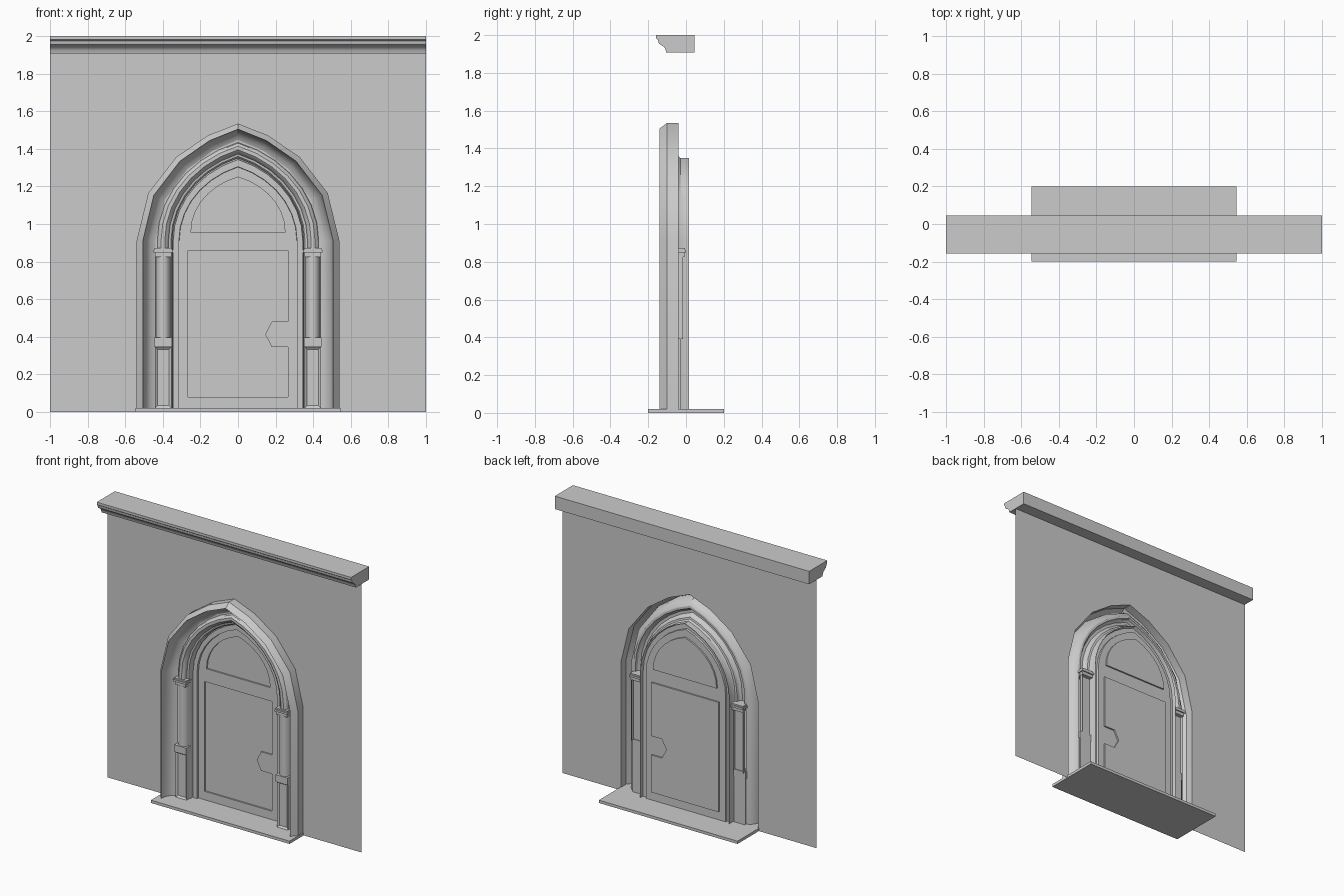
import bpy, bmesh, math

if "Cube" in bpy.data.objects:
    bpy.data.objects.remove(bpy.data.objects["Cube"])

COARSE = [0, 22.6, 42.3, 57.8, 70.53]
FINE = [70.53 * i / 7 for i in range(8)]
SPRING = 0.91


def arch(w, top, base, angles, spring=SPRING):
    """Pointed arch outline (x, z), from left foot over the apex to right foot."""
    half = [(w, base)]
    for a in angles:
        a = math.radians(a)
        x = max(0.0, 1.5 * math.cos(a) - 0.5)
        if a > 1.2309:
            x = 0.0
        half.append((w * x, spring + (top - spring) * min(1, 1.5 * math.sin(a) / 1.41421)))
    half[-1] = (0.0, top)
    return [(-x, z) for x, z in half] + [p for p in reversed(half[:-1])]


def finish(bm, name, smooth=False):
    me = bpy.data.meshes.new(name)
    bm.to_mesh(me)
    bm.free()
    ob = bpy.data.objects.new(name, me)
    bpy.context.collection.objects.link(ob)
    if smooth:
        bpy.ops.object.select_all(action='DESELECT')
        bpy.context.view_layer.objects.active = ob
        ob.select_set(True)
        bpy.ops.object.shade_smooth_by_angle(angle=math.radians(32))
    return ob


def sweep(name, profile, base, angles):
    """Run a moulding profile of (half width, apex height, y) round the arch."""
    bm = bmesh.new()
    cols = [[bm.verts.new((x, y, z)) for x, z in arch(w, t, base, angles)] for w, t, y in profile]
    for a, b in zip(cols, cols[1:]):
        for i in range(len(a) - 1):
            bm.faces.new((a[i], b[i], b[i + 1], a[i + 1]))
    return finish(bm, name, True)


def sheet(bm, loops, y):
    """Fill outlines (the first is the border, the rest are holes) facing the front."""
    edges = []
    for loop in loops:
        vs = [bm.verts.new((x, y, z)) for x, z in loop]
        edges += [bm.edges.new((vs[i], vs[i - 1])) for i in range(len(vs))]
    geom = bmesh.ops.triangle_fill(bm, edges=edges, use_beauty=True, normal=(0, -1, 0))['geom']
    faces = [g for g in geom if isinstance(g, bmesh.types.BMFace)]
    for f in faces:
        f.normal_update()
        if f.normal.y > 0:
            f.normal_flip()


def box(name, x0, x1, y0, y1, z0, z1, inset=0):
    bm = bmesh.new()
    bmesh.ops.create_cube(bm, size=1)
    for v in bm.verts:
        v.co = ((x0 + x1) / 2 + v.co.x * (x1 - x0), (y0 + y1) / 2 + v.co.y * (y1 - y0),
                (z0 + z1) / 2 + v.co.z * (z1 - z0))
    if inset:
        bm.normal_update()
        front = [f for f in bm.faces if f.normal.y < -0.9]
        bmesh.ops.inset_region(bm, faces=front, thickness=inset)
        for v in front[0].verts:
            v.co.y += 0.01
    return finish(bm, name)


def extrude_x(name, profile, x0, x1):
    bm = bmesh.new()
    f = bm.faces.new([bm.verts.new((x0, y, z)) for y, z in profile])
    ext = bmesh.ops.extrude_face_region(bm, geom=[f])['geom']
    for v in ext:
        if isinstance(v, bmesh.types.BMVert):
            v.co.x = x1
    bmesh.ops.recalc_face_normals(bm, faces=bm.faces)
    return finish(bm, name, True)


# Wall sheet with arched opening
bm = bmesh.new()
sheet(bm, [[(-1, 0), (-1, 1.95)] + [(1, 1.95), (1, 0)] + arch(0.54, 1.535, 0, COARSE)[::-1]], -0.04)
finish(bm, "wall")

# Cornice and doorstep
extrude_x("cornice", [(0.045, 2), (-0.158, 2), (-0.158, 1.982), (-0.148, 1.975), (-0.148, 1.968),
                      (-0.143, 1.955), (-0.13, 1.946), (-0.117, 1.938), (-0.109, 1.925),
                      (-0.105, 1.908), (0.045, 1.908)], -1, 1)
box("doorstep", -0.545, 0.545, -0.2, 0.2, 0, 0.02)

# Outer hood with chamfer and hollow cove
sweep("hood_mould", [(0.54, 1.535, -0.04), (0.54, 1.535, -0.10), (0.507, 1.505, -0.14),
                     (0.50, 1.50, -0.105), (0.485, 1.485, -0.075), (0.465, 1.467, -0.055),
                     (0.44, 1.447, -0.045)], 0.02, COARSE)

# Roll moulding above the columns
sweep("arch_roll", [(0.445, 1.452, -0.045), (0.43, 1.435, -0.045), (0.425, 1.43, -0.063),
                    (0.41, 1.415, -0.076), (0.39, 1.395, -0.076), (0.375, 1.38, -0.063),
                    (0.37, 1.373, -0.045), (0.357, 1.36, -0.042)], 0.86, FINE)

# Stepped door frame
sweep("door_frame", [(0.357, 1.36, -0.042), (0.35, 1.35, -0.03), (0.35, 1.35, 0.015),
                     (0.345, 1.343, -0.012), (0.315, 1.305, -0.012), (0.313, 1.303, 0.003)], 0.02, FINE)

# Flat strip behind the columns
for s in (-1, 1):
    bm = bmesh.new()
    xs = sorted((s * 0.357, s * 0.445))
    sheet(bm, [[(xs[0], 0.02), (xs[1], 0.02), (xs[1], 0.87), (xs[0], 0.87)]], -0.035)
    finish(bm, "jamb_back")

# Door with two sunk panels and lock plate notch
main = [(-0.265, 0.08), (0.265, 0.08), (0.265, 0.345), (0.18, 0.345), (0.145, 0.412),
        (0.18, 0.48), (0.265, 0.48), (0.265, 0.86), (-0.265, 0.86)]
upper = arch(0.25, 1.25, 0.955, FINE, 0.96)
bm = bmesh.new()
sheet(bm, [arch(0.314, 1.304, 0.02, FINE), main, upper], 0.003)
for loop in (main, upper):
    sheet(bm, [loop], 0.014)
    n = len(loop)
    a = [bm.verts.new((x, 0.003, z)) for x, z in loop]
    b = [bm.verts.new((x, 0.014, z)) for x, z in loop]
    for i in range(n):
        bm.faces.new((a[i - 1], a[i], b[i], b[i - 1]))
bmesh.ops.remove_doubles(bm, verts=bm.verts, dist=0.0005)
finish(bm, "door")

# Columns, each with pedestal, base block, shaft and capital
for s in (-1, 1):
    c = s * 0.398
    box("pedestal", c - 0.043, c + 0.043, -0.07, -0.03, 0.02, 0.345, 0.018)
    box("column_base", c - 0.047, c + 0.047, -0.08, -0.03, 0.345, 0.395)
    bm = bmesh.new()
    ring = [(c - 0.04 * math.cos(math.pi * i / 10), -0.025 - 0.05 * math.sin(math.pi * i / 10))
            for i in range(11)]
    ring = [(c - 0.04, -0.015)] + ring + [(c + 0.04, -0.015)]
    lo = [bm.verts.new((x, y, 0.39)) for x, y in ring]
    hi = [bm.verts.new((x, y, 0.835)) for x, y in ring]
    for i in range(len(ring) - 1):
        bm.faces.new((lo[i], lo[i + 1], hi[i + 1], hi[i]))
    finish(bm, "column_shaft", True)
    box("capital_neck", c - 0.043, c + 0.043, -0.08, -0.008, 0.825, 0.848)
    box("capital", c - 0.051, c + 0.051, -0.088, 0.0, 0.848, 0.862)
    box("capital_top", c - 0.046, c + 0.046, -0.082, -0.005, 0.862, 0.872)
